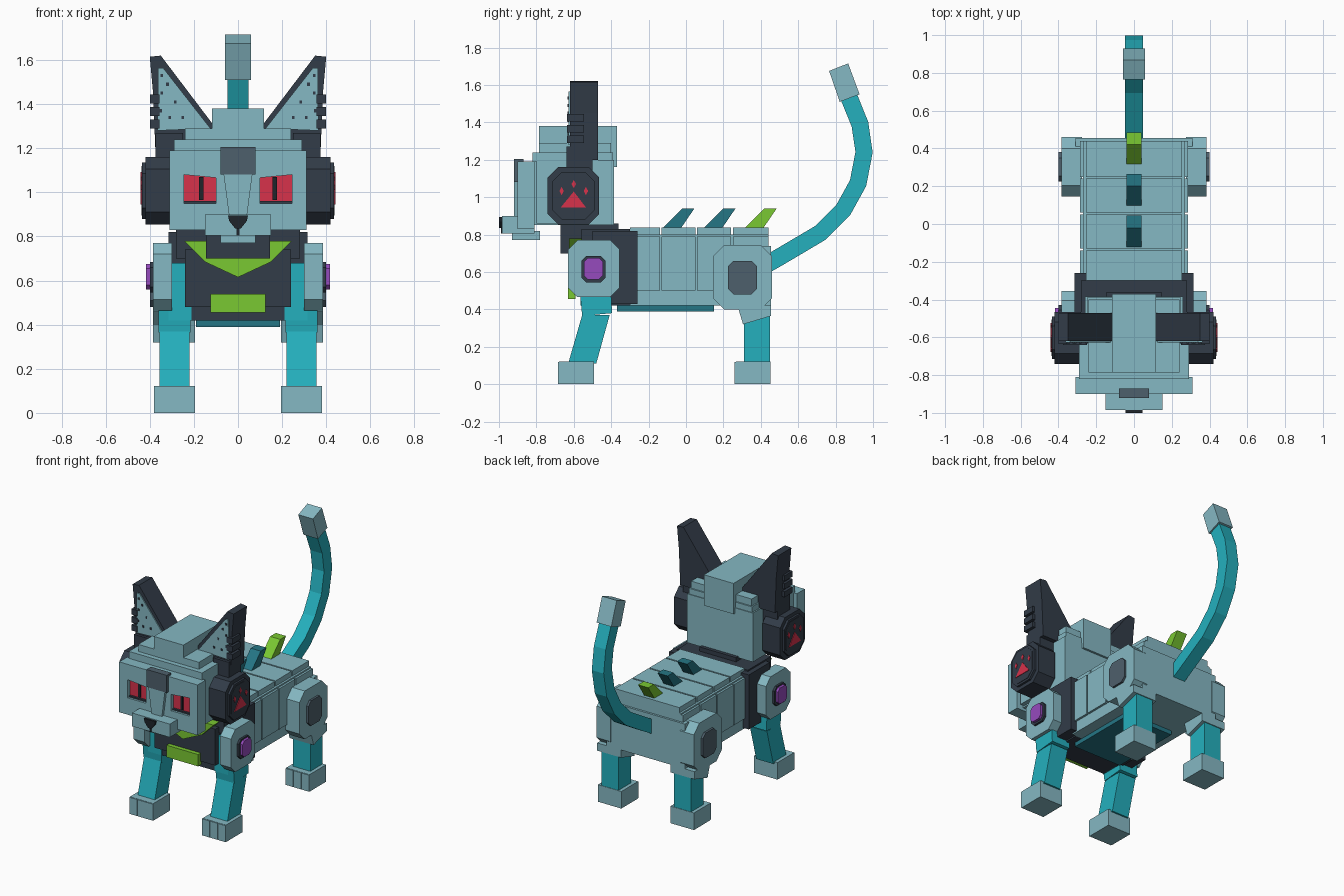
import bpy, bmesh, math
from mathutils import Vector


def material(name, r, g, b):
    m = bpy.data.materials.new(name)
    m.diffuse_color = (r, g, b, 1)
    return m


LIGHT = material("pale blue", 0.235, 0.479, 0.546)
TEAL = material("teal", 0.018, 0.434, 0.515)
DEEP = material("deep teal", 0.018, 0.18, 0.235)
DARK = material("charcoal", 0.032, 0.045, 0.065)
GREY = material("slate grey", 0.076, 0.117, 0.15)
RED = material("red", 0.68, 0.032, 0.07)
GREEN = material("lime green", 0.195, 0.578, 0.032)
PURPLE = material("purple", 0.305, 0.07, 0.515)
BLACK = material("near black", 0.013, 0.018, 0.024)


def make(name, rings, mat):
    """Skin a list of equal-sized vertex rings and cap both ends."""
    bm = bmesh.new()
    vs = [[bm.verts.new(p) for p in r] for r in rings]
    n = len(vs[0])
    for a, b in zip(vs, vs[1:]):
        for i in range(n):
            bm.faces.new((a[i], a[(i + 1) % n], b[(i + 1) % n], b[i]))
    bm.faces.new(vs[0])
    bm.faces.new(vs[-1])
    bmesh.ops.recalc_face_normals(bm, faces=bm.faces)
    me = bpy.data.meshes.new(name)
    bm.to_mesh(me)
    bm.free()
    me.materials.append(mat)
    ob = bpy.data.objects.new(name, me)
    bpy.context.collection.objects.link(ob)
    return ob


def prism_x(name, pts, x0, x1, mat):
    return make(name, [[(x, y, z) for y, z in pts] for x in (x0, x1)], mat)


def prism_y(name, pts, y0, y1, mat):
    return make(name, [[(x, y, z) for x, z in pts] for y in (y0, y1)], mat)


def box(name, x0, x1, y0, y1, z0, z1, mat):
    return prism_x(name, [(y0, z0), (y1, z0), (y1, z1), (y0, z1)], x0, x1, mat)


def mid(name, w, y0, y1, z0, z1, mat):
    return box(name, -w, w, y0, y1, z0, z1, mat)


def octagon(y0, y1, z0, z1, c):
    return [(y0 + c, z0), (y1 - c, z0), (y1, z0 + c), (y1, z1 - c),
            (y1 - c, z1), (y0 + c, z1), (y0, z1 - c), (y0, z0 + c)]


# Torso: core, ribbed segments, back plates, rump and belly
mid("torso_core", 0.27, -0.30, 0.44, 0.42, 0.80, LIGHT)
for i, (a, b) in enumerate([(-0.30, -0.14), (-0.13, 0.05), (0.06, 0.24), (0.25, 0.44)]):
    mid(f"rib_segment_{i}", 0.285, a, b, 0.50, 0.79, LIGHT)
    mid(f"back_plate_{i}", 0.255, a, b, 0.79, 0.838, LIGHT)
mid("rump", 0.31, 0.41, 0.455, 0.42, 0.74, LIGHT)
mid("belly_plate", 0.19, -0.37, 0.15, 0.39, 0.43, DEEP)

# Chest, collar and neck
mid("chest", 0.24, -0.60, -0.28, 0.48, 0.74, DARK)
mid("chest_base", 0.24, -0.56, -0.28, 0.42, 0.48, DARK)
mid("shoulder_yoke", 0.315, -0.50, -0.26, 0.43, 0.82, DARK)
mid("collar", 0.28, -0.56, -0.30, 0.70, 0.83, DARK)
mid("neck", 0.145, -0.67, -0.36, 0.70, 0.86, DARK)
prism_y("bib", [(-0.245, 0.78), (-0.15, 0.685), (0, 0.615), (0.15, 0.685), (0.245, 0.78)],
        -0.625, -0.55, GREEN)
mid("chest_badge", 0.125, -0.63, -0.59, 0.455, 0.54, GREEN)

# Back spikes
for i, m in enumerate((DEEP, DEEP, GREEN)):
    y = -0.13 + 0.22 * i
    prism_x(f"back_spike_{i}", [(y, 0.83), (y + 0.10, 0.83), (y + 0.175, 0.94), (y + 0.11, 0.94)],
            -0.04, 0.04, m)

# Tail: square tube swept along a curved path
path = [Vector(p) for p in [(0.43, 0.64), (0.50, 0.68), (0.72, 0.81), (0.84, 0.93), (0.92, 1.075),
                            (0.952, 1.24), (0.93, 1.39), (0.865, 1.55)]]
rings = []
for i, p in enumerate(path):
    d = (path[min(i + 1, len(path) - 1)] - path[max(i - 1, 0)]).normalized()
    n = Vector((-d.y, d.x)) * 0.046
    a, b = p + n, p - n
    rings.append([(-0.047, *a), (0.047, *a), (0.047, *b), (-0.047, *b)])
make("tail", rings, TEAL)
prism_x("tail_tip", [(0.765, 1.675), (0.867, 1.715), (0.928, 1.55), (0.822, 1.51)],
        -0.058, 0.058, LIGHT)

# Head: shell, stepped crown and back strip
mid("head_shell", 0.26, -0.82, -0.385, 0.85, 1.20, LIGHT)
mid("head_side_panels", 0.29, -0.80, -0.60, 0.86, 1.20, LIGHT)
mid("crown_low", 0.29, -0.82, -0.60, 1.19, 1.24, LIGHT)
mid("crown_back", 0.25, -0.62, -0.39, 1.19, 1.24, LIGHT)
mid("crown_mid", 0.24, -0.785, -0.40, 1.23, 1.29, LIGHT)
mid("crown_ridge", 0.117, -0.785, -0.37, 1.24, 1.38, LIGHT)
mid("crown_back_strip", 0.117, -0.42, -0.37, 1.16, 1.38, LIGHT)

# Face: brow, cheeks and centre leave recessed eye sockets
mid("brow", 0.31, -0.90, -0.81, 1.08, 1.19, LIGHT)
mid("cheeks", 0.265, -0.90, -0.81, 0.83, 0.95, LIGHT)
mid("face_centre", 0.10, -0.90, -0.81, 0.93, 1.10, LIGHT)
mid("forehead_plate", 0.08, -0.92, -0.87, 1.08, 1.205, GREY)
prism_y("nose_bridge", [(-0.065, 1.08), (0.065, 1.08), (0.04, 0.89), (-0.04, 0.89)],
        -0.92, -0.86, LIGHT)
mid("muzzle", 0.15, -0.985, -0.81, 0.805, 0.90, LIGHT)
mid("chin", 0.08, -0.93, -0.78, 0.77, 0.82, LIGHT)
prism_y("nose", [(-0.045, 0.895), (0.045, 0.895), (0.04, 0.87), (0.012, 0.835),
                 (-0.012, 0.835), (-0.04, 0.87)], -1.0, -0.95, BLACK)
mid("mouth_line", 0.006, -0.99, -0.95, 0.805, 0.84, BLACK)


def side_parts(s, side):
    def sbox(name, x0, x1, *rest):
        return box(f"{name}_{side}", s * x0, s * x1, *rest)

    def sx(name, pts, x0, x1, mat):
        return prism_x(f"{name}_{side}", pts, s * x0, s * x1, mat)

    def sy(name, pts, y0, y1, mat):
        return prism_y(f"{name}_{side}", [(s * x, z) for x, z in pts], y0, y1, mat)

    # Eye with pupil, socket rim and slanted lid
    sbox("cheek_side", 0.245, 0.31, -0.90, -0.81, 0.83, 1.10, LIGHT)
    sbox("eye", 0.10, 0.245, -0.87, -0.81, 0.95, 1.08, RED)
    sbox("eye_pupil", 0.157, 0.176, -0.877, -0.868, 0.965, 1.07, BLACK)
    sbox("eye_rim", 0.10, 0.245, -0.885, -0.81, 0.948, 0.96, DARK)
    sy("eyelid", [(0.10, 1.08), (0.245, 1.08), (0.10, 1.066)], -0.90, -0.86, LIGHT)

    # Ear: dark wedge, pale inner panel, rivets and outer notches
    sy("ear", [(0.40, 1.615), (0.35, 1.62), (0.115, 1.31), (0.12, 1.27), (0.26, 1.20),
               (0.375, 1.20), (0.385, 1.45)], -0.62, -0.47, DARK)
    sy("ear_inner", [(0.362, 1.565), (0.34, 1.565), (0.125, 1.29), (0.365, 1.28)],
       -0.628, -0.61, LIGHT)
    for i, (x, z) in enumerate([(0.345, 1.53), (0.32, 1.49), (0.285, 1.41), (0.345, 1.45),
                                (0.25, 1.34), (0.31, 1.34), (0.35, 1.37)]):
        sbox(f"ear_rivet_{i}", x - 0.006, x + 0.006, -0.633, -0.62, z - 0.007, z + 0.007, DARK)
    for i in range(3):
        z = 1.29 + 0.057 * i
        sbox(f"ear_notch_{i}", 0.355, 0.40, -0.635, -0.545, z, z + 0.04, DARK)

    # Ear pod with a paw mark
    sbox("ear_column", 0.25, 0.375, -0.64, -0.50, 1.00, 1.27, DARK)
    sx("ear_pod", octagon(-0.74, -0.465, 0.855, 1.16, 0.055), 0.28, 0.42, DARK)
    sx("ear_pod_rim", octagon(-0.715, -0.49, 0.88, 1.135, 0.05), 0.41, 0.435, DARK)
    sx("ear_pod_face", octagon(-0.70, -0.505, 0.895, 1.12, 0.045), 0.43, 0.438, DARK)
    sx("paw_pad", [(-0.67, 0.945), (-0.535, 0.945), (-0.60, 1.03)], 0.43, 0.442, RED)
    for i, (y, z) in enumerate([(-0.665, 1.033), (-0.60, 1.07), (-0.535, 1.033)]):
        sx(f"paw_toe_{i}", [(y - 0.012, z), (y, z - 0.022), (y + 0.012, z), (y, z + 0.022)],
           0.43, 0.442, RED)

    # Front leg
    sx("shoulder", octagon(-0.63, -0.355, 0.465, 0.77, 0.05), 0.30, 0.385, LIGHT)
    sx("shoulder_stud_base", octagon(-0.56, -0.43, 0.545, 0.685, 0.025), 0.38, 0.40, DARK)
    sx("shoulder_stud", octagon(-0.545, -0.445, 0.56, 0.675, 0.02), 0.39, 0.418, PURPLE)
    sbox("front_upper_leg", 0.21, 0.315, -0.565, -0.40, 0.42, 0.68, TEAL)
    sx("front_elbow", [(-0.565, 0.47), (-0.40, 0.47), (-0.395, 0.38), (-0.555, 0.365)],
       0.215, 0.36, TEAL)
    sx("front_lower_leg", [(-0.555, 0.37), (-0.408, 0.37), (-0.48, 0.11), (-0.63, 0.11)],
       0.22, 0.355, TEAL)

    # Hind leg
    sx("thigh", octagon(0.145, 0.46, 0.40, 0.745, 0.06), 0.275, 0.385, LIGHT)
    sx("thigh_disc", octagon(0.225, 0.38, 0.48, 0.66, 0.03), 0.38, 0.40, GREY)
    sx("hind_knee", [(0.275, 0.42), (0.455, 0.42), (0.455, 0.365), (0.305, 0.32)],
       0.195, 0.385, LIGHT)
    sbox("hind_lower_leg", 0.22, 0.355, 0.31, 0.45, 0.11, 0.40, TEAL)

    # Feet with three toes
    for name, y in (("front", -0.685), ("hind", 0.26)):
        sbox(f"{name}_foot", 0.195, 0.38, y + 0.006, y + 0.193, 0, 0.122, LIGHT)
        for i in range(3):
            x = 0.195 + 0.0625 * i
            sbox(f"{name}_toe_{i}", x, x + 0.06, y, y + 0.02, 0.002, 0.12, LIGHT)


for s, side in ((-1, "left"), (1, "right")):
    side_parts(s, side)
